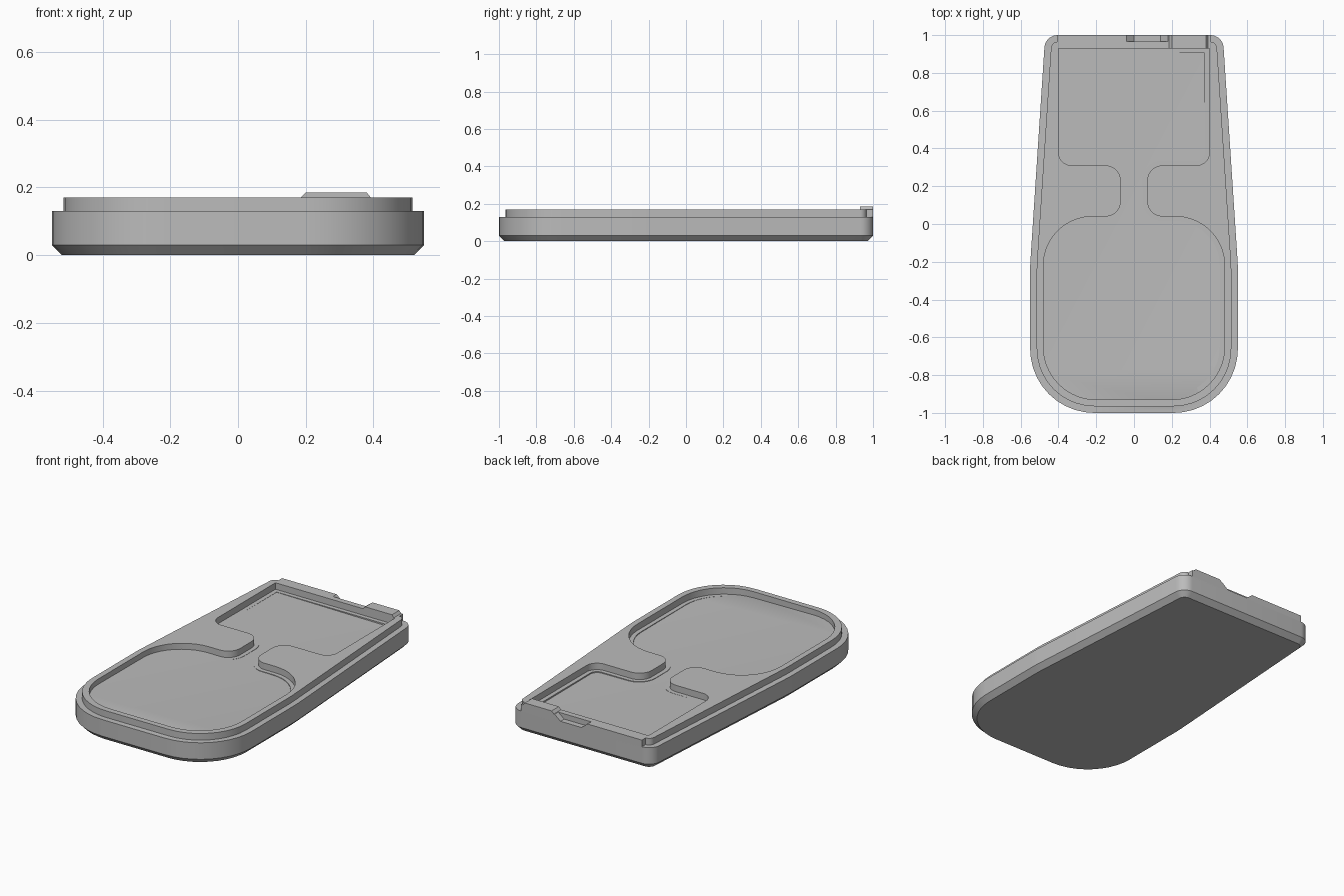
import bpy, bmesh, math
from mathutils import Vector, Matrix

if "Cube" in bpy.data.objects:
    bpy.data.objects.remove(bpy.data.objects["Cube"])

grey = bpy.data.materials.new("mid_grey")
grey.diffuse_color = (0.5, 0.5, 0.5, 1)
grey.use_nodes = True
grey.node_tree.nodes["Principled BSDF"].inputs["Base Color"].default_value = grey.diffuse_color


def outline(corners, inset=0.0, n=10):
    """Counter-clockwise (x, y, radius) corners -> rounded outline, moved inward by inset."""
    pts, k = [], len(corners)
    left = lambda v: Vector((-v.y, v.x))
    for i, (x, y, r) in enumerate(corners):
        p = Vector((x, y))
        a = (p - Vector(corners[i - 1][:2])).normalized()
        b = (Vector(corners[(i + 1) % k][:2]) - p).normalized()
        na, nb = left(a), left(b)
        p = p + (na + nb) * (inset / (1 + na.dot(nb)))
        s = 1 if a.x * b.y - a.y * b.x > 0 else -1
        r -= s * inset if r else 0
        if r <= 0:
            pts.append(p)
            continue
        turn = math.acos(max(-1, min(1, a.dot(b))))
        start = p - a * (r * math.tan(turn / 2))
        centre = start + na * (s * r)
        for j in range(n + 1):
            pts.append(centre + Matrix.Rotation(s * turn * j / n, 2) @ (start - centre))
    return pts


def add_mesh(name, mesh):
    ob = bpy.data.objects.new(name, mesh)
    bpy.context.collection.objects.link(ob)
    mesh.materials.clear()
    mesh.materials.append(grey)
    bpy.ops.object.select_all(action='DESELECT')
    ob.select_set(True)
    bpy.context.view_layer.objects.active = ob
    bpy.ops.object.shade_smooth_by_angle(angle=math.radians(25))
    return ob


def loft(name, rings):
    """Closed solid through rings of 3D points."""
    bm = bmesh.new()
    vs = [[bm.verts.new(p) for p in ring] for ring in rings]
    m = len(vs[0])
    for lo, hi in zip(vs, vs[1:]):
        for i in range(m):
            bm.faces.new((lo[i], lo[(i + 1) % m], hi[(i + 1) % m], hi[i]))
    bm.faces.new(vs[0][::-1])
    bm.faces.new(vs[-1])
    bmesh.ops.recalc_face_normals(bm, faces=bm.faces)
    mesh = bpy.data.meshes.new(name)
    bm.to_mesh(mesh)
    bm.free()
    return add_mesh(name, mesh)


def plate(name, loops, z0, z1):
    """Flat plate with a hole: the second loop is cut from the first."""
    cu = bpy.data.curves.new(name, 'CURVE')
    cu.dimensions = '2D'
    cu.fill_mode = 'BOTH'
    cu.extrude = (z1 - z0) / 2
    for loop in loops:
        sp = cu.splines.new('POLY')
        sp.points.add(len(loop) - 1)
        for q, p in zip(sp.points, loop):
            q.co = (p.x, p.y, 0, 1)
        sp.use_cyclic_u = True
    tmp = bpy.data.objects.new(name + "_curve", cu)
    bpy.context.collection.objects.link(tmp)
    bpy.context.view_layer.update()
    mesh = bpy.data.meshes.new_from_object(
        tmp.evaluated_get(bpy.context.evaluated_depsgraph_get()))
    bpy.data.objects.remove(tmp)
    mesh.transform(Matrix.Translation((0, 0, (z0 + z1) / 2)))
    return add_mesh(name, mesh)


def extrude_y(name, profile, y0, y1):
    return loft(name, [[(x, y, z) for x, z in profile] for y in (y0, y1)])


body = [(-.55, -1, .34), (.55, -1, .34), (.55, -.22, 1),
        (.47, 1, .07), (-.47, 1, .07), (-.55, -.22, 1)]
# two pockets joined by a narrow channel
pocket = [(-.48, -.93, .28), (.48, -.93, .28), (.48, .04, .26), (.07, .04, .08),
          (.07, .31, .08), (.40, .31, .07), (.40, .93, 0), (-.40, .93, 0),
          (-.40, .31, .07), (-.07, .31, .08), (-.07, .04, .08), (-.48, .04, .26)]

# tray body: chamfered bottom, straight wall, outer step, slightly tilted floor
rings = [[(p.x, p.y, z) for p in outline(body, d)]
         for d, z in ((.03, 0), (0, .03), (0, .13), (.035, .13))]
rings.append([(p.x, p.y, .130 - .010 * p.x - .005 * p.y) for p in outline(body, .045)])
loft("tray_body", rings)

# raised rim with the pocket opening, and the thin ledge at the pocket's foot
plate("raised_rim", [outline(body, .035), outline(pocket)], .115, .17)
plate("pocket_ledge", [outline(pocket, -.005), outline(pocket, .026)], .115, .131)

# back wall with a shallow notch and the raised latch tab
extrude_y("back_wall", [(-.405, .12), (-.405, .17), (-.04, .17), (0, .138), (.14, .138),
                        (.18, .17), (.405, .17), (.405, .12)], .96, 1)
extrude_y("latch_tab", [(.18, .165), (.20, .185), (.38, .185), (.397, .165)], .93, 1)
